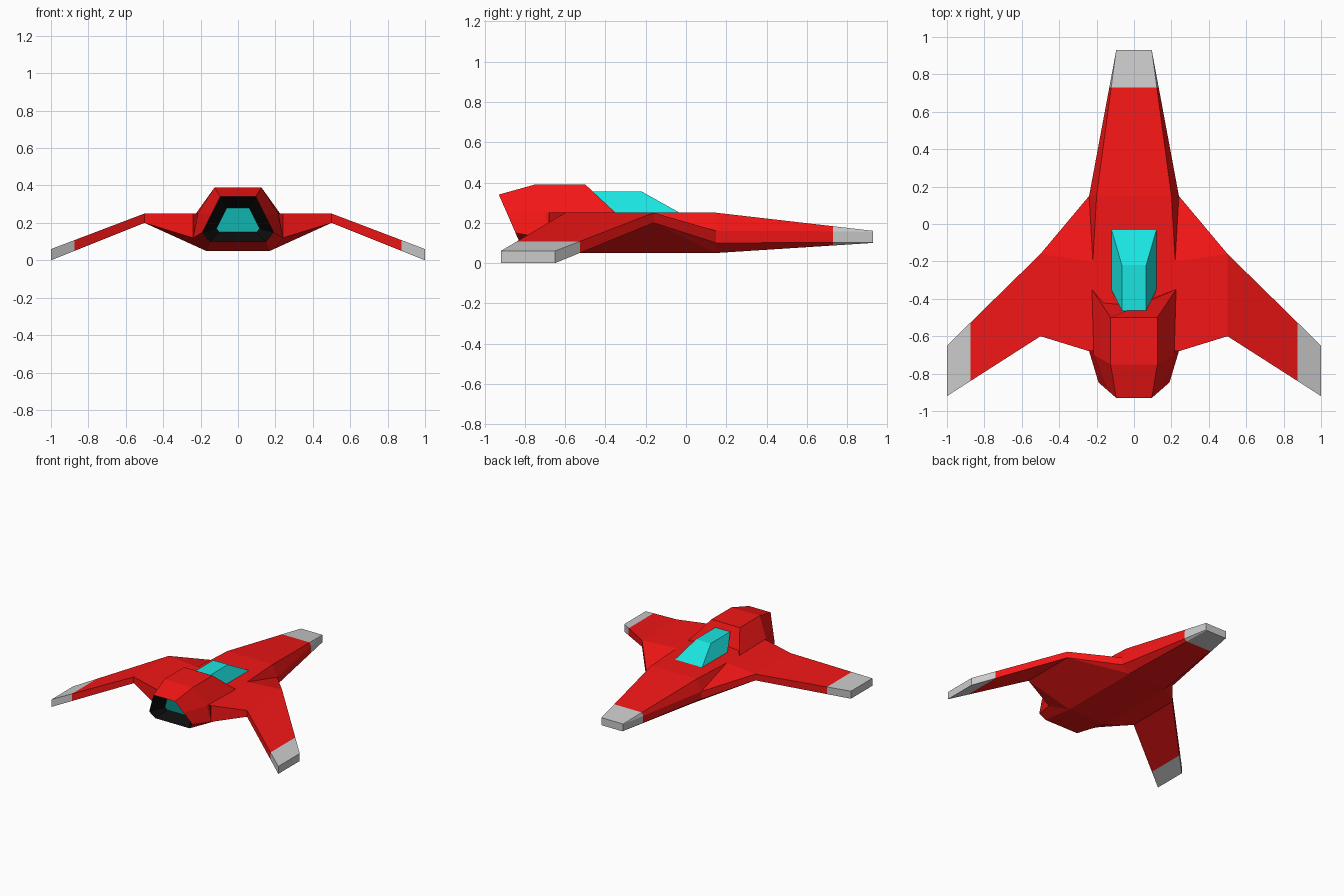
import bpy, bmesh
from mathutils import Vector

if "Cube" in bpy.data.objects:
    bpy.data.objects.remove(bpy.data.objects["Cube"])


def material(name, rgb):
    m = bpy.data.materials.new(name)
    m.diffuse_color = (*rgb, 1)
    m.use_nodes = True
    m.node_tree.nodes["Principled BSDF"].inputs["Base Color"].default_value = m.diffuse_color
    return m


RED = material("red_paint", (0.9, 0.008, 0.008))
CYAN = material("cyan_glow", (0.01, 0.78, 0.75))
BLACK = material("black_rim", (0.004, 0.004, 0.004))


def finish(name, bm, mats):
    bmesh.ops.remove_doubles(bm, verts=bm.verts, dist=0.0005)
    bmesh.ops.recalc_face_normals(bm, faces=bm.faces)
    me = bpy.data.meshes.new(name)
    bm.to_mesh(me)
    bm.free()
    for m in mats:
        me.materials.append(m)
    ob = bpy.data.objects.new(name, me)
    bpy.context.collection.objects.link(ob)
    return ob


def sym(half):
    """Closed cross-section from its right half."""
    return half + [(-x, y, z) for x, y, z in reversed(half)]


def loft(name, loops, mats=(), slots=None):
    """Capped skin through loops; slots = material per ring, last is the end cap."""
    bm = bmesh.new()
    rings = [[bm.verts.new(p) for p in lp] for lp in loops]
    n = len(rings[0])
    slots = slots or [0] * len(loops)
    bm.faces.new(rings[0])
    for a, b, s in zip(rings, rings[1:], slots):
        for i in range(n):
            j = (i + 1) % n
            bm.faces.new((a[i], a[j], b[j], b[i])).material_index = s
    bm.faces.new(rings[-1]).material_index = slots[-1]
    return finish(name, bm, mats)


def blend(a, b, t):
    return [tuple(Vector(p).lerp(Vector(q), t)) for p, q in zip(a, b)]


# Central hull with wing roots: named corner points of the right half
P = dict(T=(.2, .15, .25), H=(.24, .15, .16), L=(.24, .15, .10), B=(.17, .15, .05),
         W=(.22, -.2, .25), LT=(.5, -.16, .25), LB=(.5, -.16, .2),
         TT=(.5, -.6, .25), TB=(.5, -.6, .2), RT=(.24, -.68, .25),
         RB=(.24, -.68, .12), BB=(.17, -.53, .05),
         cT=(0, .15, .25), cR=(0, -.68, .25), cB=(0, .15, .05), cBB=(0, -.53, .05))
FACES = ["cT T W RT cR", "W LT TT RT", "T H W", "H LT W", "H L LB LT", "LT LB TB TT",
         "TT TB RB RT", "L B LB", "LB B BB", "LB BB TB", "TB BB RB",
         "B cB cBB BB", "cT T H L B cB", "cR RT RB BB cBB"]
bm = bmesh.new()
for side in (1, -1):
    v = {k: bm.verts.new((side * x, y, z)) for k, (x, y, z) in P.items()}
    for f in FACES:
        bm.faces.new([v[k] for k in f.split()])
finish("hull", bm, [RED])

# Long nose with a grey tip
root = sym([P[k] for k in "THLB"])
tip = sym([(.095, .93, .16), (.095, .93, .157), (.095, .93, .103), (.09, .93, .10)])
mid = blend(root, tip, 0.744)
loft("nose", [root, mid], [RED])
loft("nose_tip", [mid, tip])

# Drooping outer wings with grey tips
for side, label in ((1, "right"), (-1, "left")):
    def flip(pts):
        return [(side * x, y, z) for x, y, z in pts]
    inner = flip([P[k] for k in ("LT", "LB", "TB", "TT")])
    outer = flip([(1, -.65, .06), (1, -.65, 0), (1, -.92, 0), (1, -.92, .06)])
    cut = blend(inner, outer, 0.75)
    loft(label + "_wing", [inner, cut], [RED])
    loft(label + "_wing_tip", [cut, outer])

# Engine housing with a black recessed exhaust and glowing core
loft("engine", [
    sym([(.125, -.5, .39), (.225, -.35, .25), (.2, -.35, .12), (.17, -.35, .06)]),
    sym([(.125, -.75, .39), (.215, -.70, .25), (.24, -.68, .12), (.17, -.53, .05)]),
    sym([(.095, -.93, .34), (.143, -.888, .245), (.19, -.847, .15), (.15, -.825, .10)]),
    sym([(.06, -.804, .28), (.088, -.78, .225), (.115, -.756, .17), (.10, -.747, .15)]),
], [RED, BLACK, CYAN], [0, 0, 1, 2])

# Canopy
loft("canopy", [sym([(.12, -.03, .249), (.12, -.352, .249)]),
                sym([(.065, -.22, .355), (.065, -.465, .355)])], [CYAN])
